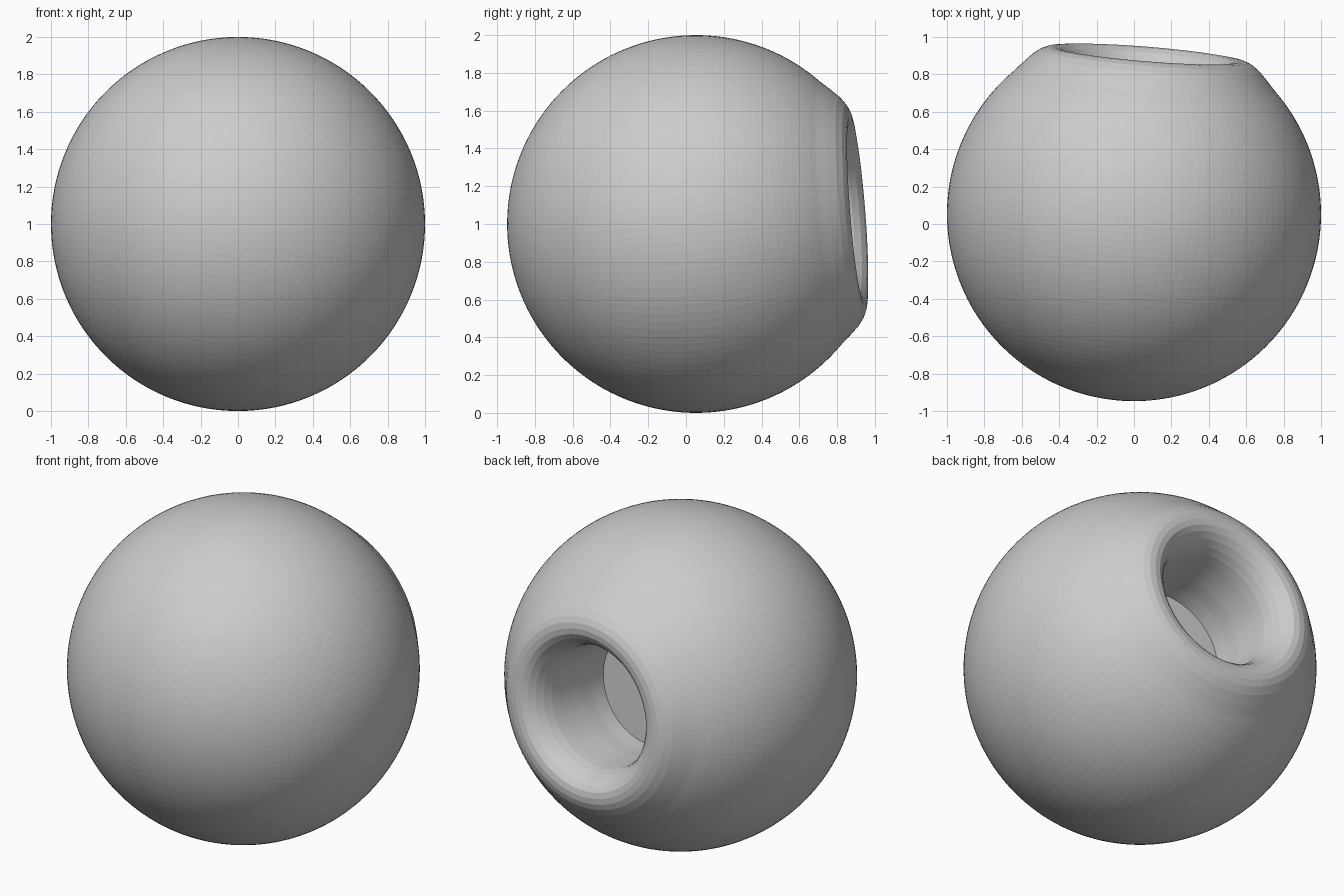
import bpy, bmesh, math
from mathutils import Vector

if "Cube" in bpy.data.objects:
    bpy.data.objects.remove(bpy.data.objects["Cube"])

SEGMENTS = 128

# Profile (radius, height along the axis): closed back of the ball first
stop = math.atan2(0.70, 0.714)
steps = 58
profile = []
for i in range(1, steps + 1):
    a = math.pi + (stop - math.pi) * i / steps
    profile.append((math.sin(a), math.cos(a)))

# Rounded rim, funnel and deep socket
profile += [(0.655, 0.765), (0.61, 0.812), (0.57, 0.842), (0.535, 0.857),
            (0.50, 0.861), (0.465, 0.855), (0.435, 0.835), (0.405, 0.80),
            (0.382, 0.755), (0.367, 0.705), (0.36, 0.65), (0.355, 0.57),
            (0.35, 0.47), (0.35, 0.37), (0.345, 0.27)]

# Lathe the profile
bm = bmesh.new()
rings = []
for r, h in profile:
    rings.append([bm.verts.new((r * math.cos(2 * math.pi * s / SEGMENTS),
                                r * math.sin(2 * math.pi * s / SEGMENTS), h))
                  for s in range(SEGMENTS)])
for lower, upper in zip(rings, rings[1:]):
    for s in range(SEGMENTS):
        t = (s + 1) % SEGMENTS
        bm.faces.new((lower[s], lower[t], upper[t], upper[s]))

# Close the back pole and the socket floor
back = bm.verts.new((0, 0, -1))
floor = bm.verts.new((0, 0, profile[-1][1]))
for s in range(SEGMENTS):
    t = (s + 1) % SEGMENTS
    bm.faces.new((back, rings[0][t], rings[0][s]))
    bm.faces.new((floor, rings[-1][s], rings[-1][t]))
bmesh.ops.recalc_face_normals(bm, faces=bm.faces)

mesh = bpy.data.meshes.new("hollow_ball")
bm.to_mesh(mesh)
bm.free()

# Tilt the opening slightly towards the right and up, facing the back
ball = bpy.data.objects.new("hollow_ball", mesh)
bpy.context.collection.objects.link(ball)
ball.rotation_euler = Vector((0.08, 0.99, 0.078)).to_track_quat('Z', 'Y').to_euler()
ball.location = (0, 0.053, 1)

grey = bpy.data.materials.new("light grey")
grey.diffuse_color = (0.604, 0.604, 0.604, 1)
grey.use_nodes = True
grey.node_tree.nodes["Principled BSDF"].inputs["Base Color"].default_value = grey.diffuse_color
mesh.materials.append(grey)
